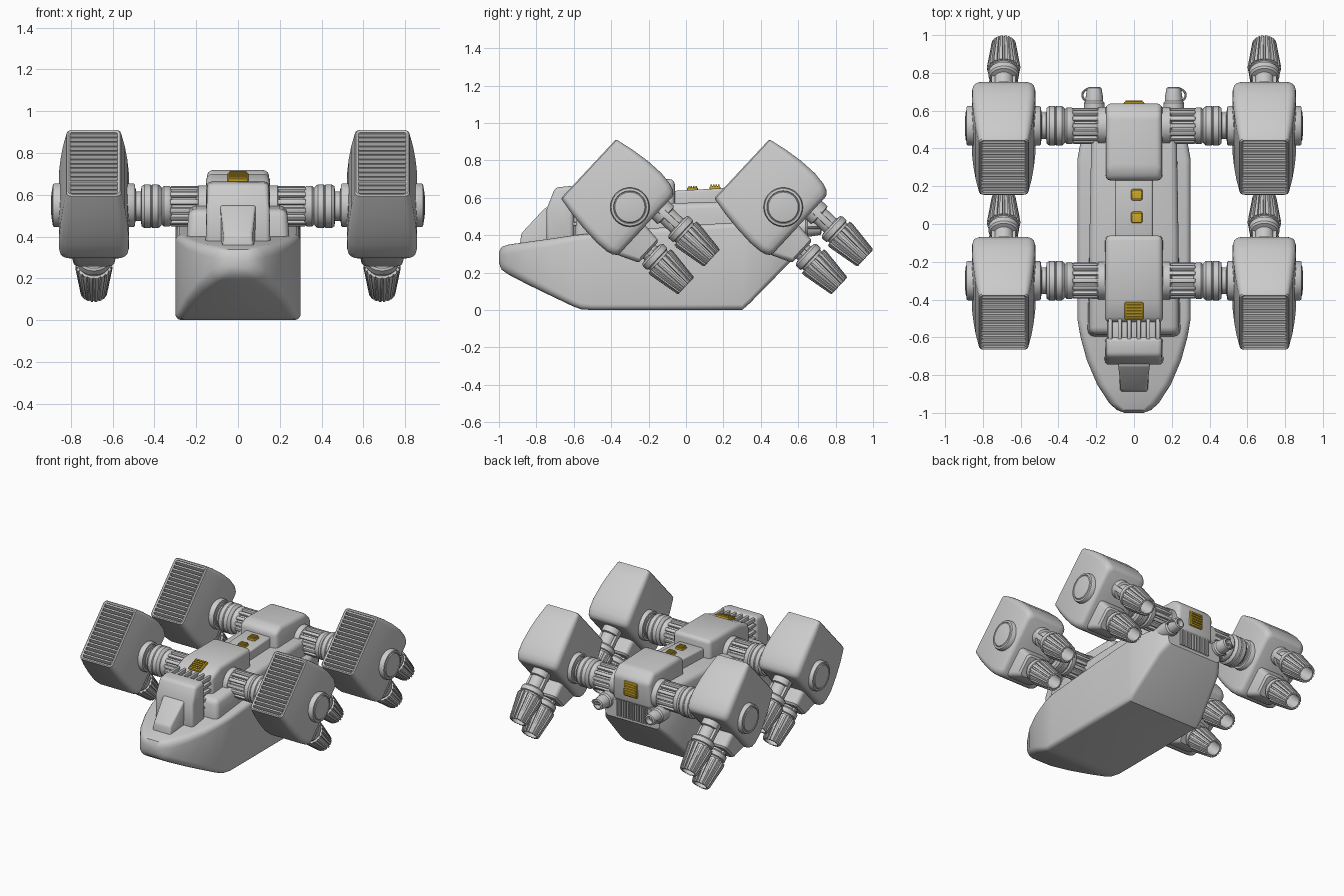
import bpy, bmesh
from math import pi, sin, cos, radians
from mathutils import Matrix, Vector

if "Cube" in bpy.data.objects:
    bpy.data.objects.remove(bpy.data.objects["Cube"])

T = Matrix.Translation
ALONG_X = Matrix.Rotation(pi / 2, 4, 'Y')      # lathe axis z -> x
ALONG_Y = Matrix.Rotation(-pi / 2, 4, 'X')     # lathe axis z -> y
gold = bpy.data.materials.new("hatch_yellow")
gold.diffuse_color = (0.62, 0.40, 0.02, 1)
gold.use_nodes = True
gold.node_tree.nodes["Principled BSDF"].inputs["Base Color"].default_value = gold.diffuse_color


def finish(name, bm, M=None, bevel=0, mirror=False, mat=None, seg=3):
    bmesh.ops.recalc_face_normals(bm, faces=bm.faces)
    if bevel:
        es = [e for e in bm.edges if len(e.link_faces) == 2 and e.calc_face_angle() > radians(25)]
        bmesh.ops.bevel(bm, geom=es, offset=bevel, segments=seg, profile=0.5,
                        affect='EDGES', clamp_overlap=True)
    if M:
        bm.transform(M)
    me = bpy.data.meshes.new(name)
    bm.to_mesh(me)
    bm.free()
    for p in me.polygons:
        p.use_smooth = True
    me.set_sharp_from_angle(angle=radians(35))
    if mat:
        me.materials.append(mat)
    ob = bpy.data.objects.new(name, me)
    bpy.context.collection.objects.link(ob)
    if mirror:
        ob.modifiers.new("mirror", 'MIRROR')
    return ob


def loft(bm, rings, caps=True):
    vs = [[bm.verts.new(p) for p in r] for r in rings]
    n = len(vs[0])
    for a, b in zip(vs, vs[1:]):
        for i in range(n):
            bm.faces.new((a[i], a[(i + 1) % n], b[(i + 1) % n], b[i]))
    if caps:
        bm.faces.new(vs[0])
        bm.faces.new(vs[-1])


def lathe(bm, prof, M, seg=32, caps=True):
    loft(bm, [[M @ Vector((r * cos(2 * pi * i / seg), r * sin(2 * pi * i / seg), h))
               for i in range(seg)] for r, h in prof], caps)


def rrect(y, hw, lo, hi, r, n=4):
    """Rounded rectangle ring in the xz plane at y."""
    out = []
    for k, (sx, z) in enumerate(((1, hi - r), (-1, hi - r), (-1, lo + r), (1, lo + r))):
        for i in range(n + 1):
            a = pi / 2 * (k + i / n)
            out.append(Vector((sx * (hw - r) + r * cos(a), y, z + r * sin(a))))
    return out


def box(bm, c, s, R=None):
    bmesh.ops.create_cube(bm, size=1, matrix=T(c) @ (R or Matrix()) @ Matrix.Diagonal((*s, 1)))


def prism(bm, pts):
    """Side profile of (y, z, half width) points, spanned across x."""
    loft(bm, [[Vector((s * w, y, z)) for y, z, w in pts] for s in (-1, 1)])


# Boat-shaped hull
bm = bmesh.new()
hull = [(-1.0, .05, .25, .31, .028), (-.985, .09, .215, .338, .045), (-.95, .13, .19, .35, .05),
        (-.85, .195, .138, .364, .045), (-.72, .25, .075, .382, .04), (-.6, .283, .018, .40, .035),
        (-.56, .29, .004, .404, .032), (-.5, .3, 0, .41, .03), (0, .3, 0, .452, .03),
        (.3, .3, 0, .47, .03), (.34, .3, .035, .47, .03), (.56, .26, .26, .47, .03),
        (.62, .22, .33, .46, .03)]
loft(bm, [rrect(*h) for h in hull])
finish("hull", bm)

# Raised shoulder deck
bm = bmesh.new()
prism(bm, [(-.6, .36, .25), (-.58, .53, .235), (-.1, .57, .235), (.5, .59, .225), (.58, .4, .225)])
finish("shoulder_deck", bm, bevel=.035)

# Cockpit, windscreen and the blocks along the back
bm = bmesh.new()
prism(bm, [(-.89, .34, .075), (-.88, .41, .066), (-.75, .55, .085), (-.65, .55, .09), (-.65, .34, .09)])
finish("windscreen", bm, bevel=.012)
bm = bmesh.new()
prism(bm, [(-.745, .36, .155), (-.745, .54, .155), (-.70, .655, .145), (-.6, .665, .15), (-.6, .36, .155)])
finish("cockpit", bm, bevel=.022)
bm = bmesh.new()
prism(bm, [(-.52, .42, .155), (-.52, .655, .155), (-.41, .70, .15), (-.06, .70, .15), (-.06, .42, .155)])
finish("front_block", bm, bevel=.028)
bm = bmesh.new()
prism(bm, [(.23, .42, .155), (.23, .69, .15), (.29, .72, .145), (.58, .71, .145),
           (.64, .65, .15), (.63, .46, .155)])
finish("rear_block", bm, bevel=.028)
bm = bmesh.new()
prism(bm, [(-.1, .5, .1), (-.1, .635, .1), (.26, .655, .1), (.26, .5, .1)])
finish("spine", bm, bevel=.012)

# Ribbed neck behind the cockpit
bm = bmesh.new()
box(bm, (0, -.56, .51), (.24, .14, .25))
finish("neck_core", bm, bevel=.015)
bm = bmesh.new()
for i in range(6):
    box(bm, (-.125 + .05 * i, -.56, .645), (.022, .13, .03))
for s in (-1, 1):
    for z in (.46, .51, .56, .61):
        box(bm, (s * .128, -.56, z), (.03, .13, .022))
finish("neck_ribs", bm, bevel=.007, seg=2)


# Yellow hatches: padded frame with fine slats
def hatch(name, c, w, l, R=None, n=5):
    M = T(c) @ (R or Matrix())
    bm = bmesh.new()
    box(bm, (0, 0, 0), (w, l, .022))
    finish(name, bm, M, .009, mat=gold, seg=2)
    bm = bmesh.new()
    for i in range(n):
        box(bm, (0, l * ((i + .5) / n - .5) * .85, .012), (w * .8, l / n * .5, .012))
    finish(name + "_slats", bm, M, mat=gold)


hatch("front_hatch", (0, -.46, .683), .1, .1, Matrix.Rotation(radians(20), 4, 'X'))
hatch("spine_hatch_front", (.015, .035, .645), .06, .06, n=4)
hatch("spine_hatch_rear", (.015, .155, .652), .06, .06, n=4)
hatch("rear_hatch", (0, .637, .575), .11, .11, Matrix.Rotation(-pi / 2, 4, 'X'))

# Stern grille and small stern nozzles
bm = bmesh.new()
box(bm, (0, .59, .41), (.25, .05, .13))
for i in range(12):
    box(bm, (-.115 + .021 * i, .62, .41), (.011, .025, .12))
finish("stern_grille", bm)
bm = bmesh.new()
lathe(bm, [(.055, .55), (.055, .64), (.047, .65), (.047, .665), (.038, .72), (.028, .725), (.024, .69)],
      T((.21, 0, .44)) @ ALONG_Y, 20)
lathe(bm, [(.033 + .006 * cos(a * pi / 4), .006 * sin(a * pi / 4)) for a in range(9)],
      T((.24, .682, .44)), 20, False)
finish("stern_nozzle", bm, mirror=True)

# Four engine pods on arms (right side built, left side mirrored)
for tag, y0 in (("front", -.3), ("rear", .52)):
    # Arm with lengthwise ribs and rounded collars
    A = T((0, y0, .545)) @ ALONG_X
    bm = bmesh.new()
    lathe(bm, [(.1, .14), (.1, .19), (.08, .2), (.08, .315), (.09, .32), (.097, .33), (.097, .355),
               (.088, .365), (.095, .37), (.105, .382), (.105, .41), (.1, .415), (.105, .42),
               (.105, .448), (.095, .462), (.07, .465), (.07, .56)], A)
    finish(tag + "_arm", bm, mirror=True)
    bm = bmesh.new()
    for i in range(14):
        R = Matrix.Rotation(2 * pi * i / 14, 4, 'Z')
        box(bm, R @ Vector((.085, 0, .255)), (.022, .024, .14), R)
    finish(tag + "_arm_ribs", bm, A, .005, True, seg=2)

    P = T((.69, y0, .55)) @ Matrix.Rotation(radians(-43), 4, 'X')
    # Pod shell with recessed intake
    bm = bmesh.new()
    shell = [(-.27, .112, -.198, .198, .012), (-.297, .114, -.2, .2, .012), (-.302, .124, -.21, .21, .02),
             (-.296, .131, -.218, .216, .025), (-.2, .148, -.238, .234, .035), (-.1, .16, -.252, .246, .04),
             (0, .168, -.26, .248, .042), (.07, .168, -.257, .238, .042), (.105, .163, -.248, .225, .042),
             (.122, .152, -.235, .21, .04), (.128, .135, -.22, .195, .035)]
    loft(bm, [rrect(*s) for s in shell])
    finish(tag + "_pod", bm, P, mirror=True)
    # Intake slats
    bm = bmesh.new()
    for i in range(14):
        box(bm, (0, -.285, -.185 + .0285 * i), (.228, .03, .013), Matrix.Rotation(radians(-25), 4, 'X'))
    finish(tag + "_intake_slats", bm, P, mirror=True)
    # Step block carrying the lower nozzle
    bm = bmesh.new()
    loft(bm, [rrect(*s) for s in ((.09, .11, -.24, -.01, .03), (.13, .108, -.23, -.015, .03),
                                  (.225, .1, -.19, -.025, .03), (.237, .088, -.178, -.037, .025))])
    finish(tag + "_pod_step", bm, P, mirror=True)
    # Hub discs on both sides of the pod
    bm = bmesh.new()
    H = T((.69, y0, .55)) @ ALONG_X
    for s in (-1, 1):
        lathe(bm, [(.105, s * .14), (.105, s * .188), (.1, s * .196), (.088, s * .198), (.085, s * .194),
                   (.08, s * .2), (.04, s * .205)], H, 40)
    finish(tag + "_pod_hubs", bm, mirror=True)
    # Two finned nozzles
    for level, v in (("upper", .1), ("lower", -.103)):
        N = P @ T((0, 0, v)) @ ALONG_Y
        bm = bmesh.new()
        lathe(bm, [(.065, .1), (.065, .17), (.05, .175), (.05, .25), (.072, .255), (.08, .265), (.08, .295),
                   (.07, .3), (.07, .312), (.08, .316), (.055, .503), (.047, .505), (.045, .48),
                   (.055, .36), (.02, .35)], N)
        finish(f"{tag}_{level}_nozzle", bm, mirror=True)
        bm = bmesh.new()
        for i in range(18):
            R = Matrix.Rotation(2 * pi * i / 18, 4, 'Z')
            loft(bm, [[R @ Vector((r - .012, -w, h)), R @ Vector((r, -w, h)), R @ Vector((r, w, h)),
                       R @ Vector((r - .012, w, h))]
                      for r, w, h in ((.086, .009, .312), (.088, .009, .33), (.064, .006, .5), (.058, .006, .507))])
        finish(f"{tag}_{level}_nozzle_fins", bm, N, mirror=True)
        # Struts beside the nozzle neck
        bm = bmesh.new()
        for s in (-1, 1):
            box(bm, (s * .055, 0, .19), (.02, .035, .15))
        finish(f"{tag}_{level}_nozzle_struts", bm, N, .004, True, seg=2)
